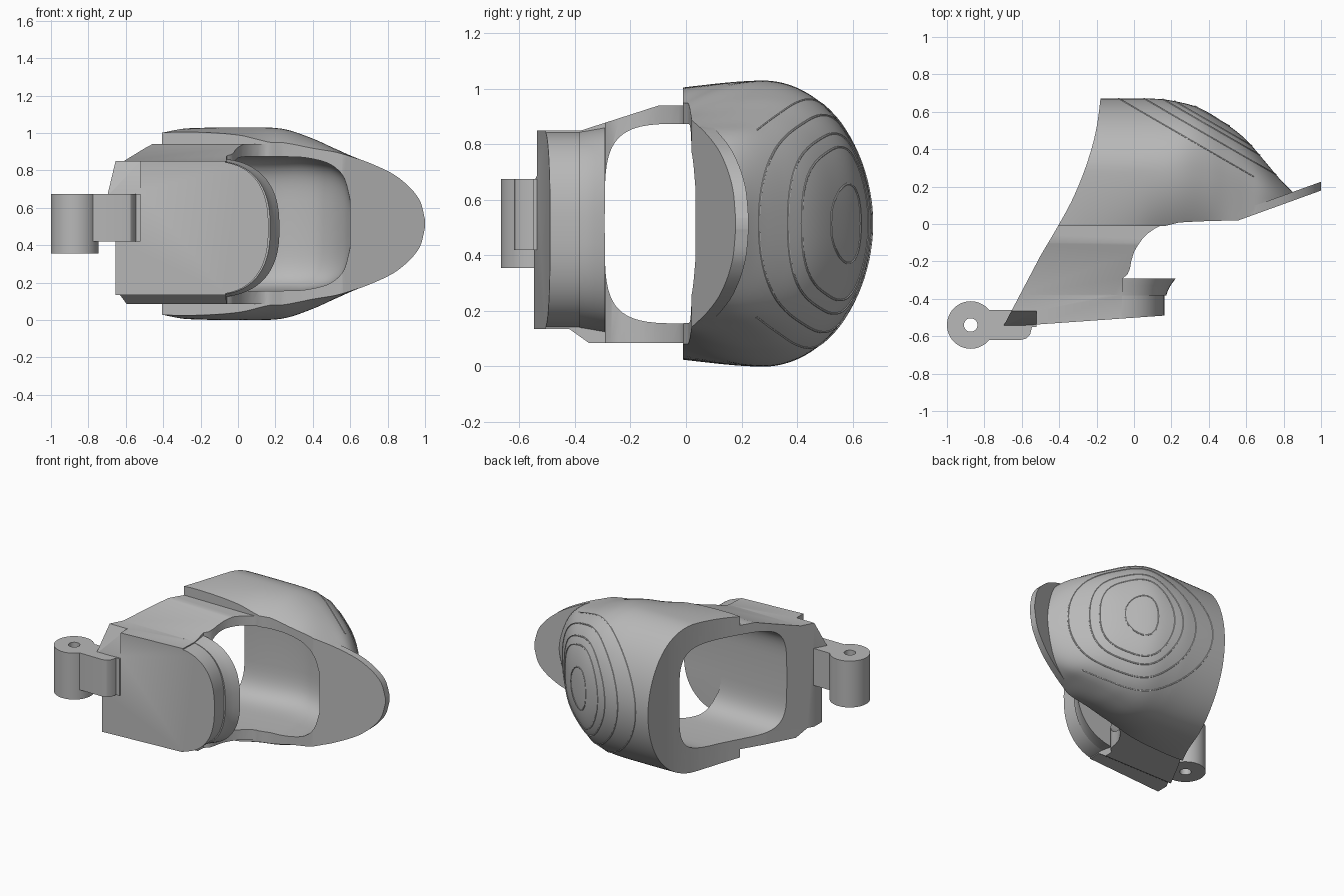
import bpy, bmesh, math
from mathutils import Vector

if "Cube" in bpy.data.objects:
    bpy.data.objects.remove(bpy.data.objects["Cube"], do_unlink=True)

grey = bpy.data.materials.new("plain grey")
grey.use_nodes = True
colour = (0.48, 0.48, 0.48, 1)
grey.diffuse_color = colour
grey.node_tree.nodes["Principled BSDF"].inputs["Base Color"].default_value = colour


def add_object(name, mesh):
    ob = bpy.data.objects.new(name, mesh)
    bpy.context.collection.objects.link(ob)
    mesh.materials.append(grey)
    return ob


def loft(name, rings):
    """Closed solid through a row of rings with equal point counts."""
    bm = bmesh.new()
    rows = [[bm.verts.new(p) for p in ring] for ring in rings]
    n = len(rows[0])
    for a, b in zip(rows, rows[1:]):
        for i in range(n):
            j = (i + 1) % n
            bm.faces.new((a[i], a[j], b[j], b[i]))
    bm.faces.new(rows[0])
    bm.faces.new(rows[-1])
    bmesh.ops.recalc_face_normals(bm, faces=bm.faces)
    mesh = bpy.data.meshes.new(name)
    bm.to_mesh(mesh)
    bm.free()
    return add_object(name, mesh)


def prism(name, points, axis, low, high):
    """Extrude a flat outline along one axis."""
    def place(p, d):
        q = list(p)
        q.insert(axis, d)
        return q
    return loft(name, [[place(p, d) for p in points] for d in (low, high)])


def boolean(target, operation, tool):
    mod = target.modifiers.new(operation.lower(), 'BOOLEAN')
    mod.operation, mod.object, mod.solver = operation, tool, 'EXACT'
    bpy.context.view_layer.objects.active = target
    bpy.ops.object.modifier_apply(modifier=mod.name)
    bpy.data.objects.remove(tool, do_unlink=True)


def curve_value(keys, x):
    """Smooth interpolation through (position, value) keys."""
    if x <= keys[0][0]:
        return keys[0][1]
    for i in range(len(keys) - 1):
        (x0, v0), (x1, v1) = keys[i], keys[i + 1]
        if x <= x1:
            xa, va = keys[max(i - 1, 0)]
            xb, vb = keys[min(i + 2, len(keys) - 1)]
            w, t = x1 - x0, (x - x0) / (x1 - x0)
            m0, m1 = (v1 - va) / (x1 - xa) * w, (vb - v0) / (xb - x0) * w
            return ((2*t**3 - 3*t*t + 1) * v0 + (t**3 - 2*t*t + t) * m0
                    + (3*t*t - 2*t**3) * v1 + (t**3 - t*t) * m1)
    return keys[-1][1]


def super_arc(n, start, end, count):
    """Unit superellipse arc points."""
    pts = []
    for i in range(count):
        a = math.radians(start + (end - start) * i / (count - 1))
        c, s = math.cos(a), math.sin(a)
        pts.append((math.copysign(abs(c) ** (2 / n), c), math.copysign(abs(s) ** (2 / n), s)))
    return pts


MID = 0.515

# Domed shell: sections along x, widening from the front rim, then rounding to the back
depth = [(-.5, .67), (.1, .67), (.2, .66), (.35, .62), (.5, .53), (.6, .45),
         (.7, .335), (.78, .24), (.87, .15)]
height = [(-.5, .49), (-.27, .51), (.1, .515), (.25, .505), (.4, .455), (.5, .41),
          (.6, .365), (.7, .32), (.78, .25), (.83, .17), (.87, .06)]
roundness = [(-.5, 2), (.15, 2), (.4, 2.5), (.7, 2.4), (.87, 2.2)]
narrowing = [(-.5, .02), (-.3, .035), (0, .08), (.2, .16), (.4, .14), (.55, .04), (.7, 0), (.87, 0)]
rings = []
for i in range(61):
    x = -.5 + 1.37 * i / 60
    d, h = curve_value(depth, x), curve_value(height, x)
    n, tuck = curve_value(roundness, x), curve_value(narrowing, x)
    mid = .42 * d
    rim = []
    for k in range(10):
        t = k / 10
        rim.append((-.01 + (mid + .01) * t, h * (1 - tuck * (1 - t) ** 2)))
    half = rim + [(mid + (d - mid) * c, h * s) for c, s in super_arc(n, 90, 0, 25)]
    rings.append([(x, y, MID + z) for y, z in half] + [(x, y, MID - z) for y, z in half[-2::-1]])
body = loft("shell_body", rings)
ridge_source = body.data.copy()

# Slanted flat face, with a thin lip that runs past the dome to the tip
boolean(body, 'DIFFERENCE', prism("tip_cut", [(.16, -.012), (.24, .008), (.35, .014), (.56, .02), (1.1, .215),
                                              (1.1, -.2), (.5, -.2)], 2, -1, 2))
lip = [(.58, .355), (.625, .352), (.72, .318), (.83, .265), (.9, .212), (.947, .162), (.98, .105), (1, .02)]
side = []
for i in range(31):
    x = .58 + .42 * (1 - (1 - i / 30) ** 2)
    side.append((x, curve_value(lip, x)))
outline = [(x, MID + z) for x, z in side] + [(x, MID - z) for x, z in side[::-1]]
boolean(body, 'UNION', loft("tip_lip", [[(x, .02 + .361 * (x - .56) + gap, z) for x, z in outline] for gap in (0, .047)]))

# Front frame with two arms
frame = prism("front_frame", [(-.3, .1), (-.4, 0), (-.5, -.17), (-.7, -.55), (-.7, -.6), (-.07, -.6), (-.06, -.29),
                              (-.035, -.27), (-.022, -.24), (-.015, -.2), (0, -.15),
                              (.02, -.115), (.045, -.08), (.075, -.05), (.11, -.025), (.15, -.006), (.2, .008), (.25, .1)],
              2, -.2, 1.2)
boolean(frame, 'INTERSECT', prism("frame_profile", [(.08, .94), (-.1, .94), (-.38, .85), (-.7, .85), (-.7, .135),
                                                    (-.42, .135), (-.35, .085), (.08, .085)], 0, -1, 1))
boolean(body, 'UNION', frame)


# Rounded front plate and flared flange behind it
def d_ring(y, reach, half, n=2.5):
    return [(-.15 + reach * c, y, .4925 + half * s) for c, s in super_arc(n, -90, 90, 41)]


boolean(body, 'UNION', loft("front_plate", [d_ring(-.6, .313, .356), d_ring(-.36, .313, .356)]))
boolean(body, 'UNION', loft("flange", [d_ring(-.383, .322, .358), d_ring(-.36, .33, .361),
                                       d_ring(-.33, .345, .366), d_ring(-.292, .372, .372)]))

# Trim the plate front and the curved open end
boolean(body, 'DIFFERENCE', prism("front_trim", [(-.9, -.564), (.4, -.473), (.4, -.9), (-.9, -.9)], 2, -1, 2))
end_keys = [(-.6, -.72), (-.55, -.70), (-.38, -.62), (-.17, -.5), (0, -.4), (.13, -.33), (.3, -.26), (.5, -.203), (.75, -.17)]
edge = [(curve_value(end_keys, y), y) for y in [-.6 + 1.35 * i / 30 for i in range(31)]]
boolean(body, 'DIFFERENCE', prism("end_trim", edge + [(-1.2, .75), (-1.2, -.6)], 2, -1, 2))

# Sloped notch for the hinge, and the shortened corner below it
boolean(body, 'DIFFERENCE', prism("notch", [(-.455, .87), (-.55, .66), (-.55, .42), (-.8, .42), (-.8, 1), (-.455, 1)],
                                  0, -1.1, -.52))
boolean(body, 'DIFFERENCE', prism("corner_cut", [(-1, -.8), (-.655, -.8), (-.655, -.3), (-1, -.3)], 2, -.2, .42))

# Hollow bore, closed inside the dome
bore_back = [(-1, .385), (-.2, .4), (.2, .45), (.4, .4), (.5, .32), (.57, .2), (.6, .1)]
bore_half = [(-1, .358), (.3, .358), (.45, .335), (.52, .3), (.57, .24), (.6, .13)]
rings = []
for i in range(41):
    x = -1 + 1.6 * (1 - (1 - i / 40) ** 1.7)
    back, half = curve_value(bore_back, x), curve_value(bore_half, x)
    front = -.293
    rings.append([(x, (back + front) / 2 + (back - front) / 2 * c, MID + half * s)
                  for c, s in super_arc(4.5, 0, 360, 65)[:-1]])
boolean(body, 'DIFFERENCE', loft("bore", rings))


# Concentric raised lines where slanted planes meet the dome
def ridge(index, offset):
    normal = Vector((.5, .866, 0))
    bm = bmesh.new()
    bm.from_mesh(ridge_source)
    cut = bmesh.ops.bisect_plane(bm, geom=bm.verts[:] + bm.edges[:] + bm.faces[:],
                                 plane_co=normal * offset, plane_no=normal)["geom_cut"]
    keep = {e for e in cut if isinstance(e, bmesh.types.BMEdge)
            and all(v.co.y > .25 and v.co.x > -.3 for v in e.verts)}
    bmesh.ops.delete(bm, geom=[e for e in bm.edges if e not in keep], context='EDGES')
    mesh = bpy.data.meshes.new("ridge")
    bm.to_mesh(mesh)
    bm.free()
    ob = add_object(f"ridge_{index}", mesh)
    bpy.ops.object.select_all(action='DESELECT')
    ob.select_set(True)
    bpy.context.view_layer.objects.active = ob
    bpy.ops.object.convert(target='CURVE')
    ob = bpy.context.object
    ob.data.bevel_depth, ob.data.bevel_resolution = .004, 1
    bpy.ops.object.convert(target='MESH')
    return bpy.context.object


ridges = [ridge(i, d) for i, d in enumerate((.54, .608, .655, .677, .708))]


# Hinge barrel with pin hole, and its tab
def circle(r):
    return [(-.873 + r * c, -.54 + r * s) for c, s in super_arc(2, 0, 360, 49)[:-1]]


barrel = prism("hinge_barrel", circle(.127), 2, .355, .675)
tab = prism("hinge_tab", [(-.8, -.46), (-.52, -.46), (-.52, -.55), (-.545, -.55), (-.555, -.59), (-.575, -.612), (-.605, -.62),
                          (-.8, -.62)], 2, .42, .675)
boolean(barrel, 'UNION', tab)
boolean(barrel, 'DIFFERENCE', prism("pin_hole", circle(.036), 2, .2, .8))

# Smooth shading with sharp edges kept
bpy.ops.object.select_all(action='DESELECT')
for ob in [body, barrel] + ridges:
    ob.select_set(True)
    bpy.context.view_layer.objects.active = ob
bpy.ops.object.shade_smooth_by_angle(angle=math.radians(30))
bpy.data.meshes.remove(ridge_source)
